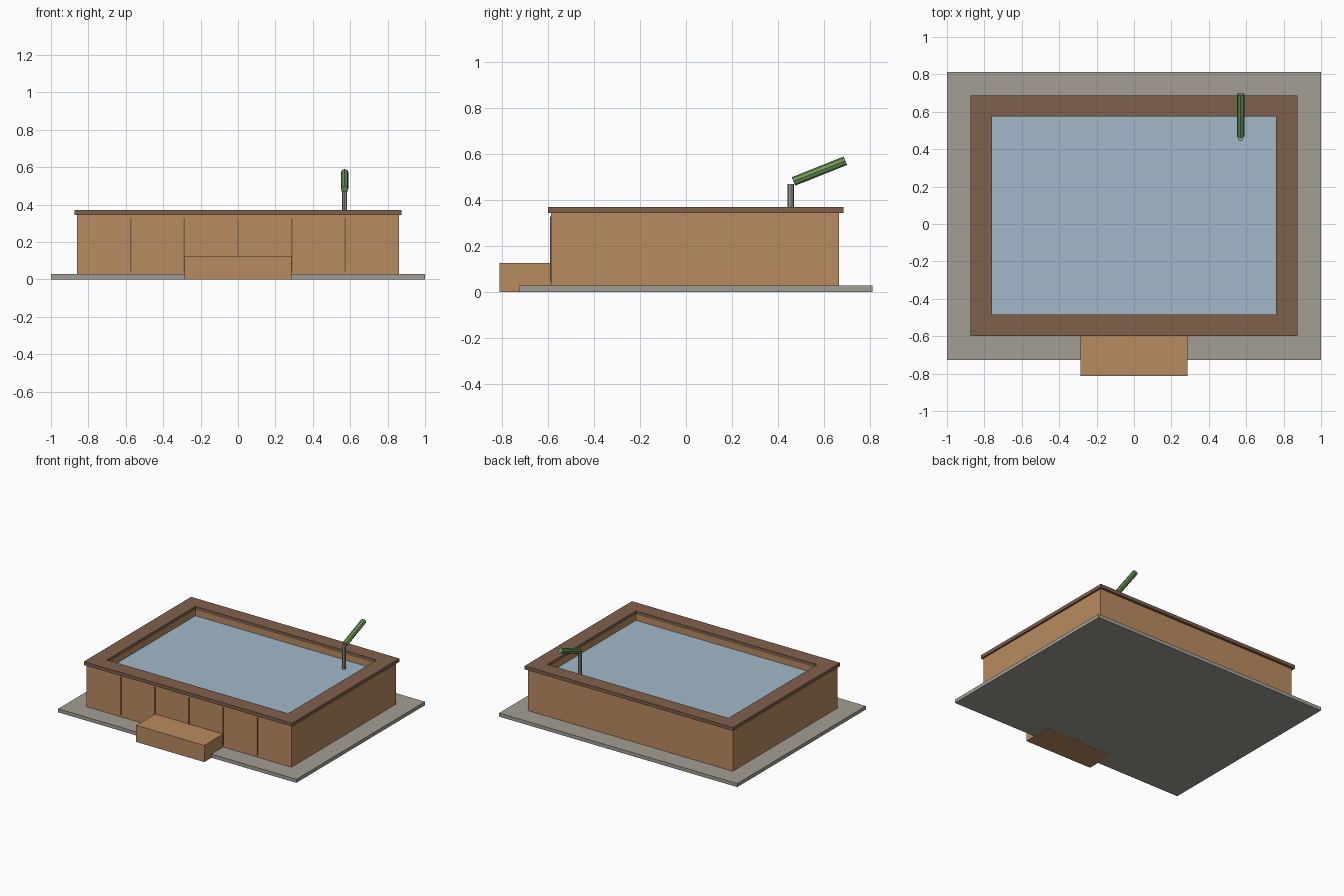
import bpy
import bmesh
from mathutils import Vector

if "Cube" in bpy.data.objects:
    bpy.data.objects.remove(bpy.data.objects["Cube"], do_unlink=True)


def material(name, hex_code):
    srgb = [int(hex_code[i:i + 2], 16) / 255 for i in (0, 2, 4)]
    color = [c / 12.92 if c <= 0.04045 else ((c + 0.055) / 1.055) ** 2.4 for c in srgb] + [1]
    mat = bpy.data.materials.new(name)
    mat.use_nodes = True
    mat.diffuse_color = color
    mat.node_tree.nodes["Principled BSDF"].inputs["Base Color"].default_value = color
    return mat


wood = material("light wood", "B98B60")
dark_wood = material("dark wood", "80604B")
stone = material("grey stone", "A39E94")
water_blue = material("water blue", "A4B9CB")
metal = material("grey metal", "A09C96")
green = material("leaf green", "6C9A59")


def finish(name, bm, mat):
    bmesh.ops.recalc_face_normals(bm, faces=bm.faces)
    mesh = bpy.data.meshes.new(name)
    bm.to_mesh(mesh)
    bm.free()
    mesh.materials.append(mat)
    obj = bpy.data.objects.new(name, mesh)
    bpy.context.collection.objects.link(obj)
    return obj


def box(name, low, high, mat):
    low, high = Vector(low), Vector(high)
    bm = bmesh.new()
    bmesh.ops.create_cube(bm, size=1)
    for v in bm.verts:
        v.co = (low + high) / 2 + v.co * (high - low)
    return finish(name, bm, mat)


def frame(name, outer, inner, bottom, top, mat):
    """Rectangular ring; outer and inner are (half width, front y, back y)."""
    bm = bmesh.new()
    rings = []
    for (w, front, back), z in ((outer, bottom), (outer, top), (inner, top), (inner, bottom)):
        rings.append([bm.verts.new((x, y, z)) for x, y in
                      ((-w, front), (w, front), (w, back), (-w, back))])
    for r in range(4):
        a, b = rings[r], rings[(r + 1) % 4]
        for i in range(4):
            j = (i + 1) % 4
            bm.faces.new((a[i], a[j], b[j], b[i]))
    return finish(name, bm, mat)


def rod(name, start, end, radius, mat, sides=8):
    start, end = Vector(start), Vector(end)
    axis = end - start
    bm = bmesh.new()
    bmesh.ops.create_cone(bm, cap_ends=True, segments=sides, radius1=radius,
                          radius2=radius, depth=axis.length)
    obj = finish(name, bm, mat)
    obj.location = (start + end) / 2
    obj.rotation_euler = axis.to_track_quat('Z', 'Y').to_euler()
    return obj


# Paved base and the entry step
box("paving_slab", (-1, -0.728, 0.001), (1, 0.813, 0.028), stone)
box("entry_step", (-0.286, -0.813, 0), (0.286, -0.587, 0.126), wood)

# Pool walls, overhanging rim and water
opening = (0.76, -0.485, 0.576)
frame("pool_walls", (0.86, -0.587, 0.667), opening, 0.028, 0.345, wood)
frame("pool_rim", (0.874, -0.6, 0.686), opening, 0.345, 0.371, dark_wood)
box("pool_water", (-0.76, -0.485, 0.028), (0.76, 0.576, 0.3), water_blue)

# Board seams on the front wall
for i in range(-2, 3):
    x = i * 0.2865
    box(f"board_seam_{i + 3}", (x - 0.004, -0.592, 0.043), (x + 0.004, -0.586, 0.329), dark_wood)

# Water spout: upright post with a tilted green tube
rod("spout_post", (0.57, 0.457, 0.26), (0.57, 0.457, 0.471), 0.014, metal)
rod("spout_tube", (0.57, 0.468, 0.482), (0.57, 0.694, 0.572), 0.02, green)
